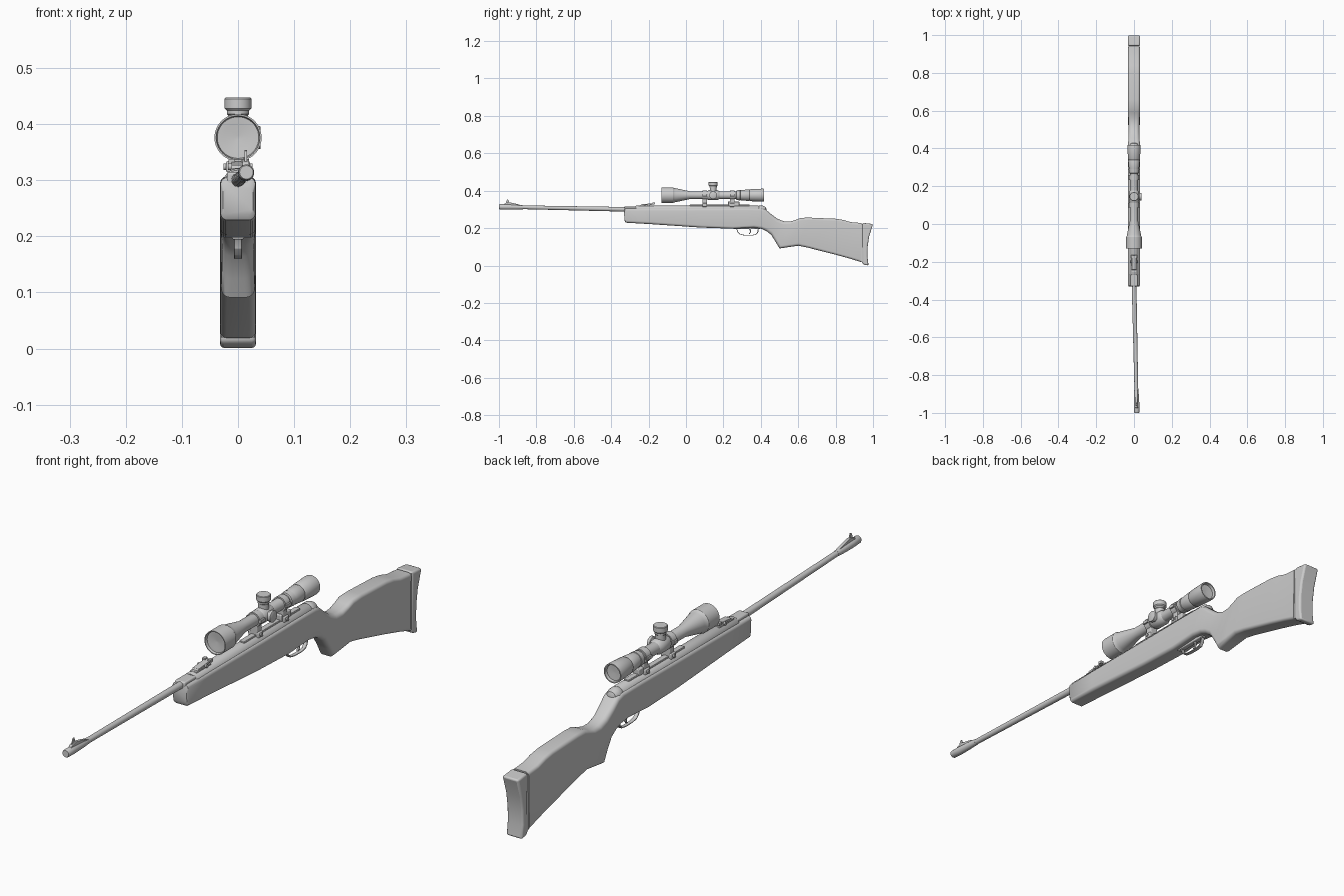
import bpy, bmesh, math
from mathutils import Vector


def finish(name, bm, bevel=0.0, angle=35):
    bmesh.ops.recalc_face_normals(bm, faces=bm.faces)
    me = bpy.data.meshes.new(name)
    bm.to_mesh(me)
    bm.free()
    ob = bpy.data.objects.new(name, me)
    bpy.context.collection.objects.link(ob)
    if bevel:
        m = ob.modifiers.new("bevel", 'BEVEL')
        m.width, m.segments, m.limit_method = bevel, 3, 'ANGLE'
    bpy.ops.object.select_all(action='DESELECT')
    ob.select_set(True)
    bpy.context.view_layer.objects.active = ob
    bpy.ops.object.shade_smooth_by_angle(angle=math.radians(angle))
    return ob


def skin(bm, rings):
    """Join equal-length closed rings and cap both ends."""
    n = len(rings[0])
    for a, b in zip(rings, rings[1:]):
        for i in range(n):
            j = (i + 1) % n
            bm.faces.new((a[i], a[j], b[j], b[i]))
    bm.faces.new(rings[0])
    bm.faces.new(rings[-1])


def lathe(name, prof, origin, direction=(0, 1, 0), seg=32):
    """Revolve (distance, radius) pairs about an axis."""
    bm = bmesh.new()
    q = Vector(direction).to_track_quat('Z', 'Y')
    o = Vector(origin)
    rings = [[bm.verts.new(o + q @ Vector((r * math.cos(a), r * math.sin(a), d)))
              for a in [2 * math.pi * i / seg for i in range(seg)]] for d, r in prof]
    skin(bm, rings)
    return finish(name, bm)


def prism(name, prof, hw, x=0.0, bevel=0.0):
    """Extrude a (y, z) outline across x."""
    bm = bmesh.new()
    skin(bm, [[bm.verts.new((x + s * hw, y, z)) for y, z in prof] for s in (-1, 1)])
    return finish(name, bm, bevel)


def block(name, y0, y1, z0, z1, hw, x=0.0, bevel=0.003):
    return prism(name, [(y0, z0), (y1, z0), (y1, z1), (y0, z1)], hw, x, bevel)


def loft(name, sections):
    """Rounded-rectangle sections: top y, top z, bottom y, bottom z, half width, corner radius."""
    bm = bmesh.new()
    rings = []
    for yt, zt, yb, zb, hw, r in sections:
        top, bot = Vector((0, yt, zt)), Vector((0, yb, zb))
        up = (top - bot).normalized()
        h = (top - bot).length
        ring = []
        for c, (sx, s) in enumerate(((1, h - r), (-1, h - r), (-1, r), (1, r))):
            for k in range(6):
                a = math.pi / 2 * (c + k / 5)
                ring.append(bm.verts.new(bot + up * (s + r * math.sin(a))
                                         + Vector((sx * (hw - r) + r * math.cos(a), 0, 0))))
        rings.append(ring)
    skin(bm, rings)
    return finish(name, bm, angle=40)


# Stock, from fore-end through grip to butt
loft("stock", [
    (-.332, .288, -.328, .238, .027, .010),
    (-.327, .305, -.322, .229, .031, .012),
    (-.20, .306, -.20, .222, .032, .013),
    (.10, .306, .08, .203, .032, .013),
    (.30, .307, .25, .197, .032, .013),
    (.40, .307, .36, .203, .032, .014),
    (.425, .300, .405, .196, .031, .015),
    (.455, .275, .430, .184, .030, .017),
    (.490, .249, .455, .165, .029, .018),
    (.525, .236, .480, .125, .029, .018),
    (.560, .236, .500, .091, .030, .017),
    (.590, .245, .545, .098, .031, .015),
    (.615, .255, .600, .106, .032, .014),
    (.66, .256, .65, .096, .032, .013),
    (.80, .250, .80, .058, .032, .012),
    (.84, .244, .84, .047, .032, .012),
    (.88, .232, .88, .036, .032, .012),
    (.938, .227, .934, .019, .032, .012)])

# Spacer and recoil pad
prism("pad_spacer", [(.934, .02), (.945, .02), (.945, .222), (.934, .222)], .029)
prism("recoil_pad", [(.941, .012), (.955, .004), (.976, 0), (.970, .05), (.971, .10),
                     (.979, .155), (1.0, .222), (.943, .228)], .032, bevel=.007)

# Receiver tube, breech block and rear cap
lathe("receiver_tube", [(-.27, .024), (-.265, .027), (.385, .027), (.389, .025), (.393, .027),
                        (.41, .026), (.425, .019), (.43, .008)], (0, 0, .294))
block("breech_block", -.33, -.22, .27, .315, .020, bevel=.005)
block("dovetail_rail", .02, .34, .312, .325, .010, bevel=.002)

# Barrel, slightly angled, with muzzle collar
tip, root = Vector((.015, -1, .314)), Vector((0, -.30, .300))
aim = root - tip
lathe("barrel", [(0, .010), (.13, .010), (.70, .0125)], tip, aim)
lathe("muzzle_collar", [(.012, .007), (0, .008), (0, .012), (.004, .014), (.045, .0145), (.09, .013),
                        (.13, .0105)], tip, aim)

# Front sight
prism("front_sight_ramp", [(-.978, .322), (-.97, .332), (-.945, .338), (-.90, .328), (-.87, .318)],
      .006, .014, .001)
prism("front_sight_blade", [(-.966, .33), (-.945, .33), (-.947, .343), (-.952, .354), (-.957, .352)],
      .002, .014)

# Rear sight
block("rear_sight_base", -.255, -.17, .312, .322, .013, bevel=.002)
prism("rear_sight_leaf", [(-.245, .320), (-.17, .326), (-.165, .334), (-.24, .327)], .012, bevel=.001)
for s in (-1, 1):
    block("rear_sight_notch_side", -.18, -.165, .328, .338, .006, s * .011, .001)
lathe("rear_sight_wheel", [(-.018, .006), (.018, .006)], (0, -.20, .324), (1, 0, 0), 16)

# Scope: body, rings and turrets
ZC = .376
lathe("scope_body", [(-.118, .004), (-.121, .025), (-.122, .037), (-.131, .039), (-.131, .042),
                     (-.070, .042), (-.066, .039), (-.055, .037), (.02, .021), (.27, .021),
                     (.295, .027), (.335, .031), (.340, .029), (.345, .032), (.412, .035),
                     (.418, .034), (.418, .030), (.408, .028), (.406, .004)], (0, 0, ZC), seg=40)
lathe("power_ring", [(.268, .022), (.27, .026), (.29, .028), (.292, .024)], (0, 0, ZC))
lathe("turret_saddle", [(.112, .021), (.122, .027), (.168, .027), (.178, .021)], (0, 0, ZC))
knob = [(.015, .018), (.040, .018), (.042, .020), (.048, .020), (.052, .024), (.069, .024), (.071, .022)]
lathe("elevation_turret", knob, (0, .145, ZC), (0, 0, 1))
lathe("windage_turret", [(d * .57, r * .85) for d, r in knob], (0, .145, ZC), (1, 0, 0))
for y in (.10, .247):
    lathe("mount_ring", [(-.013, .021), (-.013, .026), (.013, .026), (.013, .021)], (0, y, ZC))
    block("mount_post", y - .013, y + .013, .322, .362, .015)
    block("mount_clamp", y - .013, y + .013, .314, .334, .021)
    for s in (-1, 1):
        block("ring_ear", y - .012, y + .012, ZC - .006, ZC + .006, .004, s * .027, .001)
    lathe("clamp_screw", [(-.026, .006), (.026, .006)], (0, y, .324), (1, 0, 0), 16)
block("recoil_stop", .225, .285, .318, .342, .013)

# Trigger guard: a flat strip bent along a path
path = [(.262, .203), (.272, .190), (.275, .178), (.287, .166), (.31, .161), (.35, .160),
        (.375, .164), (.386, .178), (.388, .192), (.382, .206)]
c = Vector((.33, .205))
inner = [tuple(c + (Vector(p) - c) * .93) for p in path]
prism("trigger_guard", path + inner[::-1], .007, bevel=.001)
block("trigger_plate", .255, .395, .194, .206, .010)

# Trigger
prism("trigger", [(.335, .20), (.341, .188), (.341, .178), (.336, .169), (.340, .168), (.347, .178),
                  (.348, .190), (.350, .20)], .004, bevel=.001)
